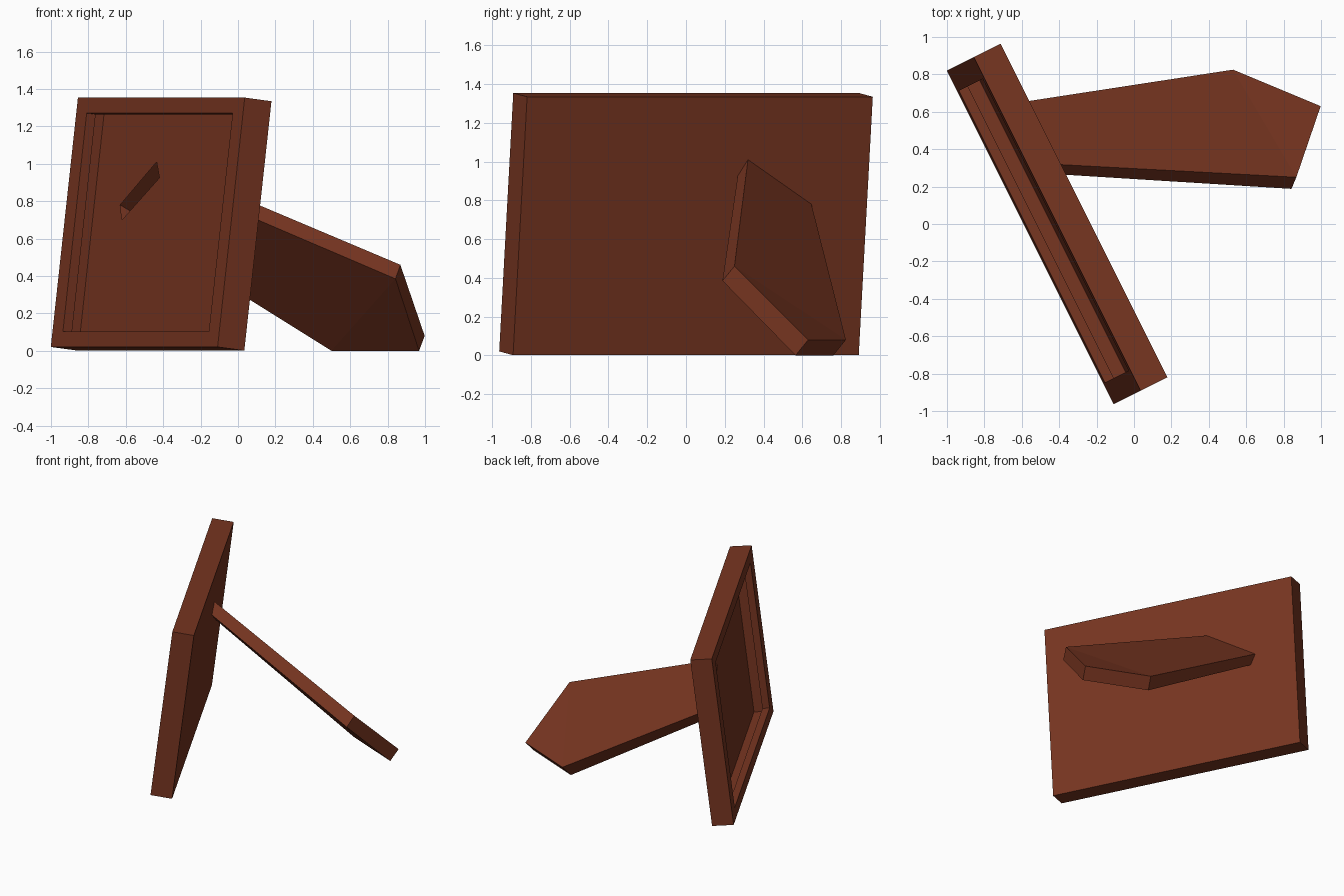
import bpy, bmesh
from mathutils import Matrix, Vector

if "Cube" in bpy.data.objects:
    bpy.data.objects.remove(bpy.data.objects["Cube"], do_unlink=True)

wood = bpy.data.materials.new("reddish_brown_wood")
wood.use_nodes = True
COLOUR = (0.186, 0.036, 0.015, 1)
wood.diffuse_color = COLOUR
wood.node_tree.nodes["Principled BSDF"].inputs["Base Color"].default_value = COLOUR


def make_object(name, bm):
    mesh = bpy.data.meshes.new(name)
    bm.to_mesh(mesh)
    bm.free()
    mesh.materials.append(wood)
    obj = bpy.data.objects.new(name, mesh)
    bpy.context.collection.objects.link(obj)
    return obj


def prism(lower, upper):
    """Solid between two matching rings; returns the mesh and its vertex rings."""
    bm = bmesh.new()
    low, up = ([bm.verts.new(p) for p in ring] for ring in (lower, upper))
    n = len(low)
    bm.faces.new(low)
    bm.faces.new(up)
    for i in range(n):
        j = (i + 1) % n
        bm.faces.new((low[i], low[j], up[j], up[i]))
    bmesh.ops.recalc_face_normals(bm, faces=bm.faces)
    return bm, low, up


# Picture frame: tilted slab whose front recess widens behind a lip
WIDTH, HEIGHT, DEPTH = 1.994, 1.343, 0.161
across = Vector((0.447, -0.894, 0)).normalized()
rise = Vector((0.145, 0.0725, 1.333)).normalized()
back = rise.cross(across).normalized()
place = Matrix((across, back, rise)).transposed().to_4x4()
place.translation = (-0.411, 0, 0.6775)

bm = bmesh.new()
bmesh.ops.create_cube(bm, size=1)
bmesh.ops.scale(bm, vec=(WIDTH, DEPTH, HEIGHT), verts=bm.verts)
front = min(bm.faces, key=lambda f: f.calc_center_median().y)


def extrude_front(face, scale_x, scale_z, depth):
    new = bmesh.ops.extrude_discrete_faces(bm, faces=[face])["faces"][0]
    bmesh.ops.scale(bm, vec=(scale_x, 1, scale_z), verts=new.verts)
    bmesh.ops.translate(bm, vec=(0, depth, 0), verts=new.verts)
    return new


steps = ((0.875, 0.875, 0), (1, 1, 0.054), (1.063, 1.085, 0), (1, 1, 0.077))
for step in steps:
    front = extrude_front(front, *step)
bmesh.ops.transform(bm, matrix=place, verts=bm.verts)
bmesh.ops.recalc_face_normals(bm, faces=bm.faces)
frame = make_object("picture_frame", bm)


def on_back(x, z):
    """Point of the frame's back plane at the given x and z."""
    base = place.translation + back * DEPTH / 2
    y = base.y - (back.x * (x - base.x) + back.z * (z - base.z)) / back.y
    return Vector((x, y, z))


# Support leg: hollow pointed plate, open where it meets the frame
top_ring = [on_back(-0.435, 1.01), (0.868, 0.25, 0.46), (0.998, 0.63, 0.08),
            (0.53, 0.825, 0.08), on_back(-0.63, 0.78)]
low_ring = [on_back(-0.42, 0.925), (0.842, 0.188, 0.385), (0.968, 0.565, 0),
            (0.5, 0.76, 0), on_back(-0.62, 0.70)]
bm, low, up = prism(low_ring, top_ring)
for ring in (low, up):
    bmesh.ops.connect_verts(bm, verts=[ring[1], ring[3]])
mouth = [f for f in bm.faces if all(v in f.verts for v in (low[0], low[4], up[0], up[4]))]
bmesh.ops.delete(bm, geom=mouth, context="FACES_ONLY")
make_object("support_leg", bm)

# Slot through the frame into the leg
slot = [top_ring[0], low_ring[0], low_ring[4], top_ring[4]]
bm, _, _ = prism([p + Vector((0, 0.02, 0)) for p in slot],
                 [p - Vector((0, 0.6, 0)) for p in slot])
cutter = make_object("slot_cutter", bm)
cutter.hide_render = True
cut = frame.modifiers.new("slot", "BOOLEAN")
cut.object = cutter
cut.operation = "DIFFERENCE"
cut.solver = "EXACT"
bpy.context.view_layer.objects.active = frame
bpy.ops.object.modifier_apply(modifier=cut.name)
bpy.data.objects.remove(cutter, do_unlink=True)
